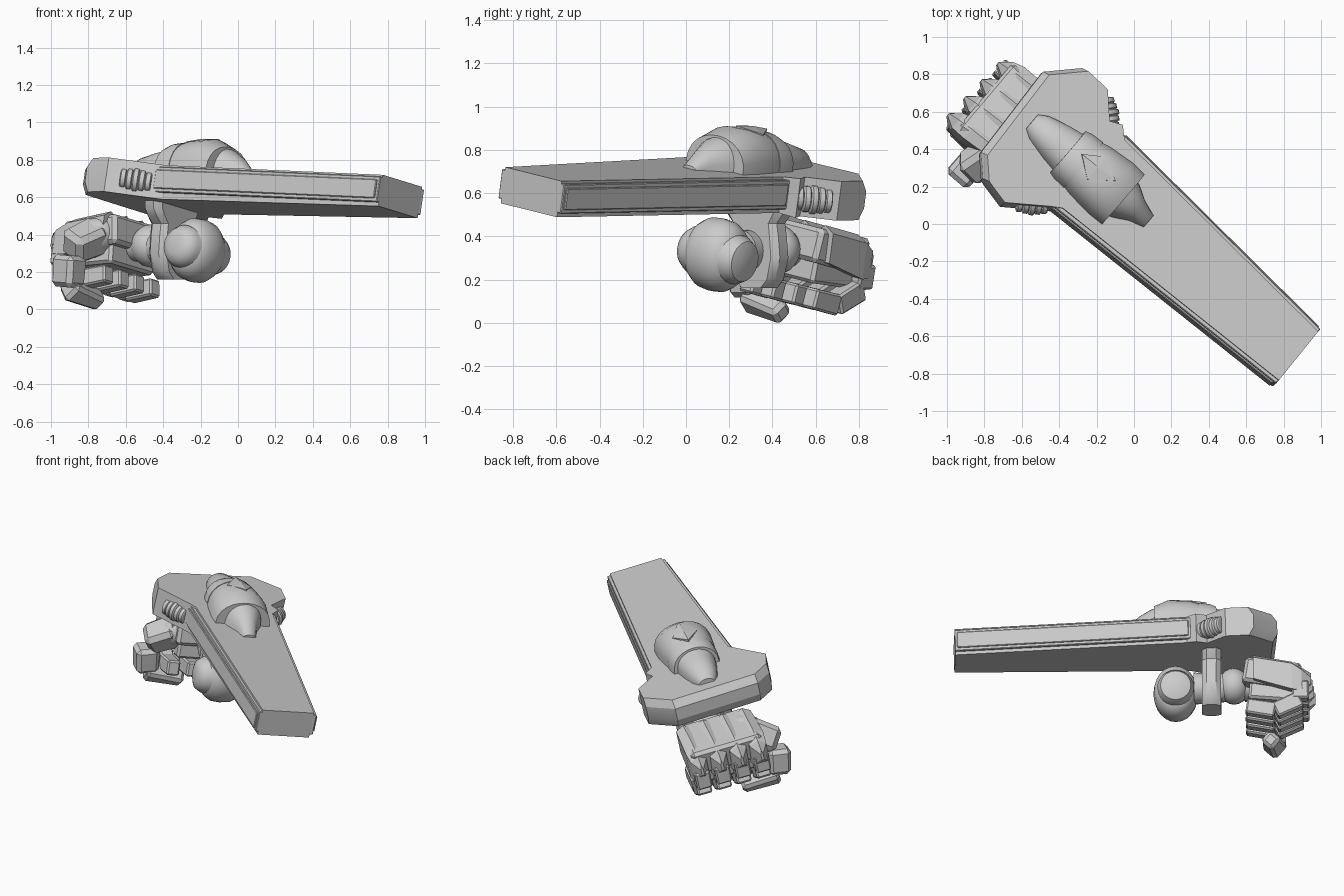
import bpy, bmesh, math
from mathutils import Vector

if "Cube" in bpy.data.objects:
    bpy.data.objects.remove(bpy.data.objects["Cube"])

grey = bpy.data.materials.new("plain grey")
grey.use_nodes = True
grey.diffuse_color = (0.6, 0.6, 0.6, 1)
grey.node_tree.nodes["Principled BSDF"].inputs["Base Color"].default_value = (0.6, 0.6, 0.6, 1)

# Tilted frame: U runs along the blade to its tip, V across it, N up out of it
N = Vector((0.147, 0.129, 1)).normalized()
U = Vector((0.76, -0.65, -0.028)).normalized()
V = N.cross(U)


def plan(x, y, d=0):
    """Point above (x, y) on the blade's top plane, moved d along its normal."""
    return Vector((x, y, 0.726 - 0.147 * x - 0.129 * y)) + N * d


def loc(u, v, d=0):
    return plan(0.76 * u + 0.65 * v, -0.65 * u + 0.76 * v, d)


def finish(name, bm, smooth=None, bevel=0):
    bmesh.ops.recalc_face_normals(bm, faces=bm.faces)
    mesh = bpy.data.meshes.new(name)
    bm.to_mesh(mesh)
    bm.free()
    mesh.materials.append(grey)
    ob = bpy.data.objects.new(name, mesh)
    bpy.context.collection.objects.link(ob)
    if bevel:
        mod = ob.modifiers.new("bevel", 'BEVEL')
        mod.width, mod.segments = bevel, 1
    if smooth:
        bpy.ops.object.select_all(action='DESELECT')
        ob.select_set(True)
        bpy.context.view_layer.objects.active = ob
        bpy.ops.object.shade_smooth_by_angle(angle=math.radians(smooth))


def loft(name, rings, smooth=None, bevel=0):
    """Skin closed rings of points and cap both ends."""
    bm = bmesh.new()
    rows = [[bm.verts.new(p) for p in ring] for ring in rings]
    n = len(rows[0])
    for a, b in zip(rows, rows[1:]):
        for i in range(n):
            j = (i + 1) % n
            bm.faces.new((a[i], a[j], b[j], b[i]))
    bm.faces.new(rows[0])
    bm.faces.new(rows[-1])
    finish(name, bm, smooth, bevel)


def prism(name, outline, top, bottom, bevel=0):
    loft(name, [[plan(x, y, d) for x, y in outline] for d in (top, bottom)], None, bevel)


def block(name, a, b, width, depth, taper=1, bevel=0.012):
    """Box running from a to b, its width lying across the blade."""
    axis = (b - a).normalized()
    side = (V - axis * V.dot(axis)).normalized()
    up = axis.cross(side)
    rings = [[p + side * (i * width * s / 2) + up * (j * depth * s / 2)
              for i, j in ((1, 1), (-1, 1), (-1, -1), (1, -1))]
             for p, s in ((a, 1), (b, taper))]
    loft(name, rings, None, bevel)


def lathe(name, centre, axis, profile, sides=24, smooth=40):
    """Round part from (distance along axis, radius) pairs."""
    q = axis.to_track_quat('Z', 'Y')
    rings = [[centre + q @ Vector((r * math.cos(t), r * math.sin(t), h))
              for t in (math.tau * k / sides for k in range(sides))] for h, r in profile]
    loft(name, rings, smooth)


def ball(name, centre, axis, r, length):
    steps = [math.pi * (k + 0.3) / 10.6 for k in range(11)]
    lathe(name, centre, axis, [(-length * math.cos(t), r * math.sin(t)) for t in steps])


# Main slab: wide head with a bulging back wall, narrowing into the blade
slab = [(-0.48, 0.82), (-0.27, 0.84), (-0.14, 0.72), (-0.13, 0.55), (-0.06, 0.53), (-0.05, 0.45),
        (0.985, -0.575), (0.775, -0.835), (-0.38, 0.085), (-0.45, 0.095), (-0.69, 0.115),
        (-0.8, 0.25), (-0.81, 0.39)]
rings = []
for d, inset in ((0, 0.035), (-0.05, 0), (-0.13, 0), (-0.185, 0.03)):
    ring = []
    for x, y in slab:
        back = 0.76 * x - 0.65 * y < -0.72
        k = inset if back else 0
        ring.append(plan(x + 0.76 * k, y - 0.65 * k, d * (1 if x < -0.1 or y > 0.5 else 0.92)))
    rings.append(ring)
loft("slab", rings, 25)

# Side rails with a raised panel on each long edge of the blade
for side, (a, b), out in (("right", ((-0.43, 0.123), (0.775, -0.835)), (-0.62, -0.78)),
                          ("left", ((-0.07, 0.47), (0.985, -0.575)), (0.7, 0.71))):
    for part, reach, top, bottom in (("rail", 0.02, -0.012, -0.15), ("panel", 0.03, -0.03, -0.132)):
        trim = 0.01 if part == "panel" else 0
        p, q = Vector(a).lerp(Vector(b), trim), Vector(a).lerp(Vector(b), 1 - trim)
        o = Vector(out)
        prism(side + "_" + part, [p - o * 0.02, q - o * 0.02, q + o * reach, p + o * reach],
              top, bottom, 0.004)

# Ribbed bolts at the shoulders of the head
for side, (x, y), along in (("right", (-0.53, 0.125), Vector((0.99, -0.08, -0.14))),
                            ("left", (-0.13, 0.6), Vector((0.2, -0.97, 0.09)))):
    ribs = []
    for k in range(5):
        r = 0.066 - 0.006 * abs(k - 2)
        h = -0.085 + k * 0.034
        ribs += [(h, r - 0.008), (h + 0.005, r), (h + 0.027, r), (h + 0.032, r - 0.008)]
    lathe(side + "_ribbed_bolt", plan(x, y, -0.1), along, ribs, 20, 30)


# Cowl on top: half-round shells along the blade
def cowl(name, stations):
    loft(name, [[loc(u, 0.062 + w * math.cos(t), -0.01 + h * math.sin(t) ** 0.8)
                 for t in (math.pi * k / 12 for k in range(13))] for u, w, h in stations], 35)


cowl("cowl_tail", [(-0.77, 0.05, 0.04), (-0.72, 0.08, 0.085), (-0.6, 0.11, 0.12), (-0.45, 0.135, 0.15)])
cowl("cowl_band", [(-0.52, 0.145, 0.15), (-0.48, 0.155, 0.168), (-0.41, 0.158, 0.178)])
cowl("cowl_hood", [(-0.43, 0.15, 0.168), (-0.36, 0.165, 0.19), (-0.22, 0.178, 0.2), (-0.13, 0.175, 0.16)])
cowl("cowl_nose", [(-0.2, 0.14, 0.17), (-0.11, 0.11, 0.145), (-0.03, 0.065, 0.1), (0.05, 0.042, 0.025)])
# Faceted diamond plate on the crown of the hood
corners = ((-0.46, 0.07, 0.172), (-0.35, 0.145, 0.162), (-0.23, 0.075, 0.194), (-0.35, -0.012, 0.164))
loft("cowl_diamond", [[loc(u, v, d - 0.02) for u, v, d in corners],
                      [loc(u, v, d + 0.004) for u, v, d in corners],
                      [loc(-0.35 + (u + 0.35) * 0.1, 0.07 + (v - 0.07) * 0.1, 0.191) for u, v, d in corners]])

# Elbow: tall oval body with a rounded barrel running through it sideways
elbow = Vector((-0.22, 0.145, 0.315))


def oval(name, stations):
    loft(name, [[elbow + V * h + U * (ru * math.cos(t)) + N * (rn * math.sin(t))
                 for t in (math.tau * k / 24 for k in range(24))] for h, ru, rn in stations], 40)


oval("elbow", [(-0.13, 0.08, 0.1), (-0.1, 0.115, 0.14), (-0.06, 0.135, 0.165), (0, 0.14, 0.172),
               (0.06, 0.135, 0.165), (0.1, 0.115, 0.14), (0.13, 0.08, 0.1)])
oval("elbow_barrel", [(-0.185, 0.05, 0.05), (-0.17, 0.09, 0.09), (-0.13, 0.115, 0.115),
                      (0.13, 0.115, 0.115), (0.17, 0.095, 0.095), (0.185, 0.05, 0.05)])

# Hanger: upright plate joining the arm to the slab
hanger = Vector((-0.35, 0.34, 0))
rings = []
for z, w in ((0.16, 0.07), (0.2, 0.12), (0.3, 0.15), (0.4, 0.14), (0.46, 0.13), (0.5, 0.165), (0.54, 0.19), (0.63, 0.19)):
    rings.append([hanger + Vector((0.65 * w * i + 0.76 * t, 0.76 * w * i - 0.65 * t, z))
                  for i, t in ((1, 0.03), (0.8, 0.06), (-0.8, 0.06), (-1, 0.03),
                               (-1, -0.03), (-0.8, -0.06), (0.8, -0.06), (1, -0.03))])
loft("hanger", rings, 35)
lathe("forearm", Vector((-0.28, 0.25, 0.33)), -U, [(0, 0.1), (0.2, 0.09), (0.42, 0.08)])
ball("wrist", Vector((-0.465, 0.42, 0.34)), U, 0.115, 0.1)

# Hand: sloping back plate and palm
block("hand_back", loc(-0.68, 0.07, -0.34), loc(-1.03, 0.07, -0.405), 0.43, 0.16, 1.08, 0.02)
block("palm", loc(-0.71, 0.07, -0.46), loc(-1.0, 0.07, -0.49), 0.37, 0.13, 1.05, 0.015)

# Four fingers: pointed knuckle, then three curled segments
for k in range(4):
    v = 0.26 - 0.127 * k
    tip = -1.1 - 0.008 * k
    rings = []
    for u, w, top, low in ((-0.74, 0.05, -0.25, -0.42), (-0.98, 0.06, -0.3, -0.5),
                           (tip + 0.06, 0.05, -0.34, -0.5), (tip, 0.008, -0.38, -0.45)):
        rings.append([loc(u, v - w, low), loc(u, v + w, low), loc(u, v + w, top - 0.03),
                      loc(u, v, top), loc(u, v - w, top - 0.03)])
    loft("knuckle", rings)
    joints = [loc(-1.03, v, -0.44), loc(-1.03, v, -0.555), loc(-0.87, v, -0.625), loc(-0.69, v, -0.59)]
    for n, (a, b) in enumerate(zip(joints, joints[1:])):
        block("finger_segment", a, b, 0.1 - 0.007 * n, 0.11 - 0.005 * n, 0.95, 0.01)

# Thumb: rounded base, then two segments folding under the fist
thumb = [Vector(p) for p in ((-0.74, 0.39, 0.4), (-0.9, 0.285, 0.33), (-0.91, 0.29, 0.12), (-0.74, 0.45, 0.045))]
ball("thumb_mount", thumb[0], thumb[1] - thumb[0], 0.1, 0.12)
block("thumb_base", thumb[0], thumb[1], 0.18, 0.18, 0.9, 0.03)
block("thumb_middle", thumb[1] + Vector((0, 0, -0.04)), thumb[2], 0.15, 0.15, 0.95, 0.025)
block("thumb_tip", thumb[2], thumb[3], 0.12, 0.12, 0.75, 0.02)
